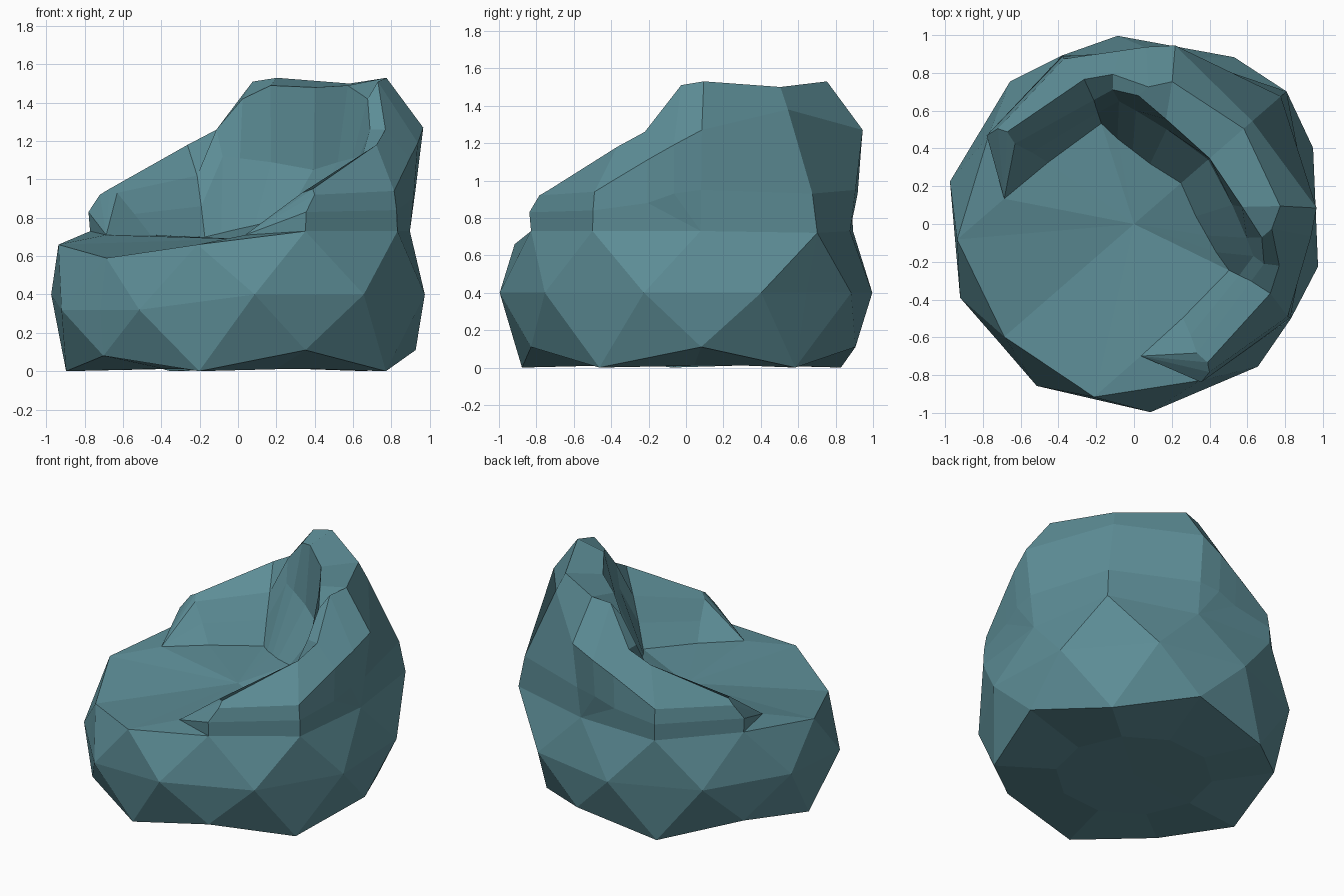
import bpy, bmesh, math

if "Cube" in bpy.data.objects:
    bpy.data.objects.remove(bpy.data.objects["Cube"])

# Low-poly bean bag chair: one half is built around its back axis, then mirrored.
# Points are (angle from back axis in degrees, radius, height).
bm = bmesh.new()


def vert(a, r, z):
    a = math.radians(a)
    return bm.verts.new((r * math.cos(a), r * math.sin(a), z))


def face(*vs):
    vs = list(dict.fromkeys(vs))
    if len(vs) > 2:
        bm.faces.new(vs)


def ring(start, radii, heights):
    return [vert(start + 36 * k, r, z) for k, (r, z) in enumerate(zip(radii, heights))]


# Bag rings: underside, floor edge, belly, shoulder
under = ring(0, [.5] * 6, [.01] * 6)
low = ring(0, [.89, .93, .9, .9, .9, .93], [0, .11, 0, .11, 0, .08])
belly = ring(18, [1.03, 1, 1, 1, 1], [.4, .4, .4, .4, .32])
up = ring(0, [1.07, .9, .97, .9, .94, .91], [.72, .73, .73, .73, .66, .59])
floor_mid = vert(0, 0, .015)
belly_back, belly_front = vert(0, .98, .4), vert(180, .95, .32)

for k in range(5):
    face(floor_mid, under[k + 1], under[k])
    face(under[k], under[k + 1], low[k + 1], low[k])
    face(low[k], low[k + 1], belly[k])
    face(up[k + 1], up[k], belly[k])
    if k < 4:
        face(low[k + 1], belly[k + 1], belly[k])
        face(up[k + 1], belly[k], belly[k + 1])
for lo, hi, mid, side in ((low[0], up[0], belly_back, belly[0]),
                          (low[5], up[5], belly_front, belly[4])):
    face(lo, side, mid)
    face(hi, mid, side)

# Backrest and arm: profiles from the shoulder over the crest and lumbar line to the seat
profiles = [
    (up[0], [(0, 1.03, .93), (0, .83, 1.38), (0, .77, 1.5),
             (0, .53, 1.48), (0, .52, 1.05), (0, .33, .8)]),
    (up[1], [(36, .93, .95), (36, .97, 1.27), (34, .78, 1.53),
             (32, .58, 1.49), (30, .53, 1.09), (34, .33, .76)]),
    (up[1], [(45, .92, .93), (45, .94, 1.19), (43, .73, 1.51),
             (47, .68, 1.42), (48, .6, 1.11), (50, .39, .74)]),
    (up[1], [(54, .91, .88), (54, .92, 1.11), (57, .8, 1.26),
             (58, .72, 1.26), (56, .655, 1.12), (60, .46, .72)]),
    (up[2], [(72, .965, .84), (72, .95, .94), (68, .81, 1.18),
             (67, .69, 1.02), (67, .62, .86), (67, .56, .7)]),
    (up[3], [(108, .91, .83), (104, .88, .92), (103, .83, .95),
             (105, .76, .93), (104, .66, .82), (103.5, .56, .71)]),
]
cols = [[base] + [vert(*p) for p in pts] for base, pts in profiles]
for a, b in zip(cols, cols[1:]):
    for i in range(6):
        face(a[i], b[i], b[i + 1], a[i + 1])

# Arm tip and seat
tip, centre = vert(128, .70, .71), vert(0, 0, .69)
for a, b in zip(cols[-1], cols[-1][1:]):
    face(a, tip, b)
face(up[3], up[4], tip)
face(up[4], up[5], centre)
face(up[4], centre, tip)
face(tip, centre, cols[-1][-1])
for a, b in zip(cols, cols[1:]):
    face(a[-1], b[-1], centre)

bmesh.ops.remove_doubles(bm, verts=bm.verts, dist=1e-4)
mesh = bpy.data.meshes.new("bean_bag_chair")
bmesh.ops.recalc_face_normals(bm, faces=bm.faces)
bm.to_mesh(mesh)
bm.free()

chair = bpy.data.objects.new("bean_bag_chair", mesh)
bpy.context.collection.objects.link(chair)
chair.rotation_euler.z = math.radians(41)

# Mirror the half across the back axis, keeping the seam welded
mirror = chair.modifiers.new("mirror", 'MIRROR')
mirror.use_axis = (False, True, False)
mirror.merge_threshold = .0005

# Teal fabric
fabric = bpy.data.materials.new("teal_fabric")
fabric.diffuse_color = (.11, .27, .31, 1)
fabric.use_nodes = True
fabric.node_tree.nodes["Principled BSDF"].inputs["Base Color"].default_value = fabric.diffuse_color
mesh.materials.append(fabric)
